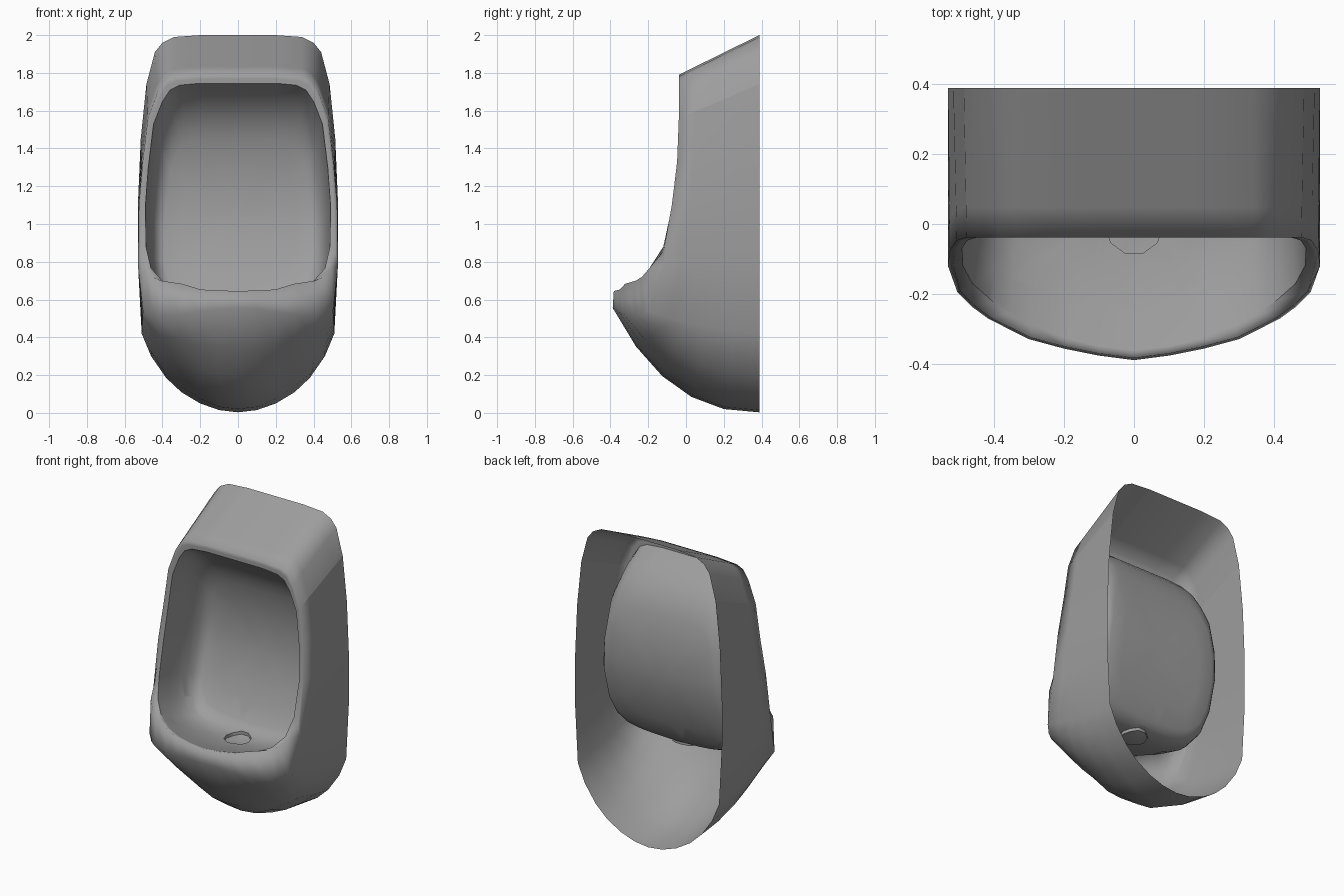
import bpy, bmesh, math
from mathutils import Vector as V

if "Cube" in bpy.data.objects:
    bpy.data.objects.remove(bpy.data.objects["Cube"])

# Half outlines, top centre to bottom centre
BACK = [(0, 2), (.2, 2), (.34, 1.99), (.40, 1.96), (.44, 1.91), (.485, 1.74), (.515, 1.45),
        (.53, 1.1), (.53, .8), (.51, .42), (.46, .30), (.38, .185), (.30, .11), (.2, .05),
        (.1, .015), (0, .003)]
RIM_OUT = [(0, -.038, 1.79), (.2, -.038, 1.79), (.34, -.038, 1.78), (.385, -.038, 1.76),
           (.425, -.038, 1.70), (.477, -.038, 1.56), (.505, -.047, 1.33), (.525, -.075, 1.1),
           (.53, -.12, .78), (.503, -.195, .54), (.46, -.237, .515), (.415, -.27, .51),
           (.30, -.328, .52), (.2, -.355, .535), (.1, -.375, .55), (0, -.388, .555)]
RIM_IN = [(0, -.038, 1.745), (.2, -.038, 1.745), (.31, -.038, 1.735), (.36, -.038, 1.71),
          (.40, -.038, 1.65), (.447, -.038, 1.53), (.475, -.047, 1.3), (.49, -.07, 1.1),
          (.487, -.12, .88), (.46, -.17, .765), (.40, -.223, .70), (.35, -.255, .68),
          (.29, -.288, .663), (.19, -.328, .65), (.1, -.35, .645), (0, -.362, .642)]
back = [V((x, .388, z)) for x, z in BACK]
rim_out = [V(p) for p in RIM_OUT]
rim_in = [V(p) for p in RIM_IN]

grey = bpy.data.materials.new("grey_ceramic")
grey.diffuse_color = (.34, .34, .34, 1)
grey.use_nodes = True
grey.node_tree.nodes["Principled BSDF"].inputs["Base Color"].default_value = grey.diffuse_color


def bezier(a, c, b, t):
    return [p * (1 - t) ** 2 + q * 2 * t * (1 - t) + r * t * t for p, q, r in zip(a, c, b)]


def loft(halves, tip=None):
    """Mirror half rings in x, skin them, optionally close at a tip point."""
    bm = bmesh.new()
    rings = []
    for h in halves:
        pts = h + [V((-p.x, p.y, p.z)) for p in h[-2:0:-1]]
        rings.append([bm.verts.new(p) for p in pts])
    n = len(rings[0])
    for a, b in zip(rings, rings[1:]):
        for j in range(n):
            k = (j + 1) % n
            bm.faces.new((a[j], b[j], b[k], a[k]))
    if tip:
        t, last = bm.verts.new(tip), rings[-1]
        for j in range(n):
            bm.faces.new((last[j], t, last[(j + 1) % n]))
    return bm, rings


def finish(name, bm, angle):
    me = bpy.data.meshes.new(name)
    bm.to_mesh(me)
    bm.free()
    me.materials.append(grey)
    ob = bpy.data.objects.new(name, me)
    bpy.context.collection.objects.link(ob)
    bpy.ops.object.select_all(action='DESELECT')
    ob.select_set(True)
    bpy.context.view_layer.objects.active = ob
    bpy.ops.object.shade_smooth_by_angle(angle=math.radians(angle))


# Outer shell: open back, straight upper sides, tapering belly, rounded rim
ctrl, lip = [], []
for i, (b, r, q) in enumerate(zip(back, rim_out, rim_in)):
    w = min(max((i - 7) / 2, 0), 1)
    bulge = w * min(1, .35 + .13 * max(i - 9, 0))
    ctrl.append(((b + r) / 2).lerp(V((max(b.x, r.x), -.10, b.z - .015)), bulge))
    top = V((r.x * .985, r.y * .985, q.z + (.02 if 9 < i < 13 else .003)))
    lip.append(((r + q) / 2).lerp(top, w))
halves = [bezier(back, ctrl, rim_out, t) for t in (0, .2, .4, .6, .8, 1)]
bm, rings = loft(halves + [lip, rim_in])
for a, b in zip(rings[:5], rings[1:6]):          # seam on each shoulder
    for j in (5, -5):
        bm.edges.get((a[j], b[j])).smooth = False
finish("urinal_shell", bm, 180)


# Basin: floor and sides curve into a bowed back wall
def wall(x, z):
    return V((x, .265 - .5 * (z - 1.15) ** 2, z))


edge = [wall(p.x * .80, .62 + (p.z - .64) * .75) for p in rim_in]
ctrl = []
for p, e in zip(rim_in, edge):
    w = min(max((.95 - p.z) / .25, 0), 1)
    z = p.z + (e.z - p.z) * .35 - .14 * w
    ctrl.append(V((p.x * .98, e.y - (e.z - 1.15) * (z - e.z), z)))   # tangent to the wall
halves = [bezier(rim_in, ctrl, edge, k / 6) for k in range(7)]
for s in (.75, .5, .25):
    halves.append([wall(p.x * s, 1.05 + (p.z - 1.05) * s) for p in edge])
bm, rings = loft(halves, wall(0, 1.05))

# Drain: cut a polygon out of the basin floor and sink it
centre, radius, sides = V((0, -.005, 0)), .078, 10
inside = [f for f in bm.faces if f.calc_center_median().z < .8]
for k in range(sides):
    a = 2 * math.pi * (k + .5) / sides
    d = V((math.cos(a), math.sin(a), 0))
    co = centre + d * radius
    geom = set(inside)
    for f in inside:
        geom.update(f.edges)
        geom.update(f.verts)
    cut = bmesh.ops.bisect_plane(bm, geom=list(geom), plane_co=co, plane_no=d, dist=1e-5)
    inside = [f for f in cut['geom'] if isinstance(f, bmesh.types.BMFace)
              and (f.calc_center_median() - co).dot(d) < 0]
cup = bmesh.ops.extrude_face_region(bm, geom=inside)['geom']
bmesh.ops.delete(bm, geom=[f for f in inside if f.is_valid], context='FACES')
bmesh.ops.translate(bm, vec=(0, 0, -.02),
                    verts=[v for v in cup if isinstance(v, bmesh.types.BMVert)])
finish("basin", bm, 40)
